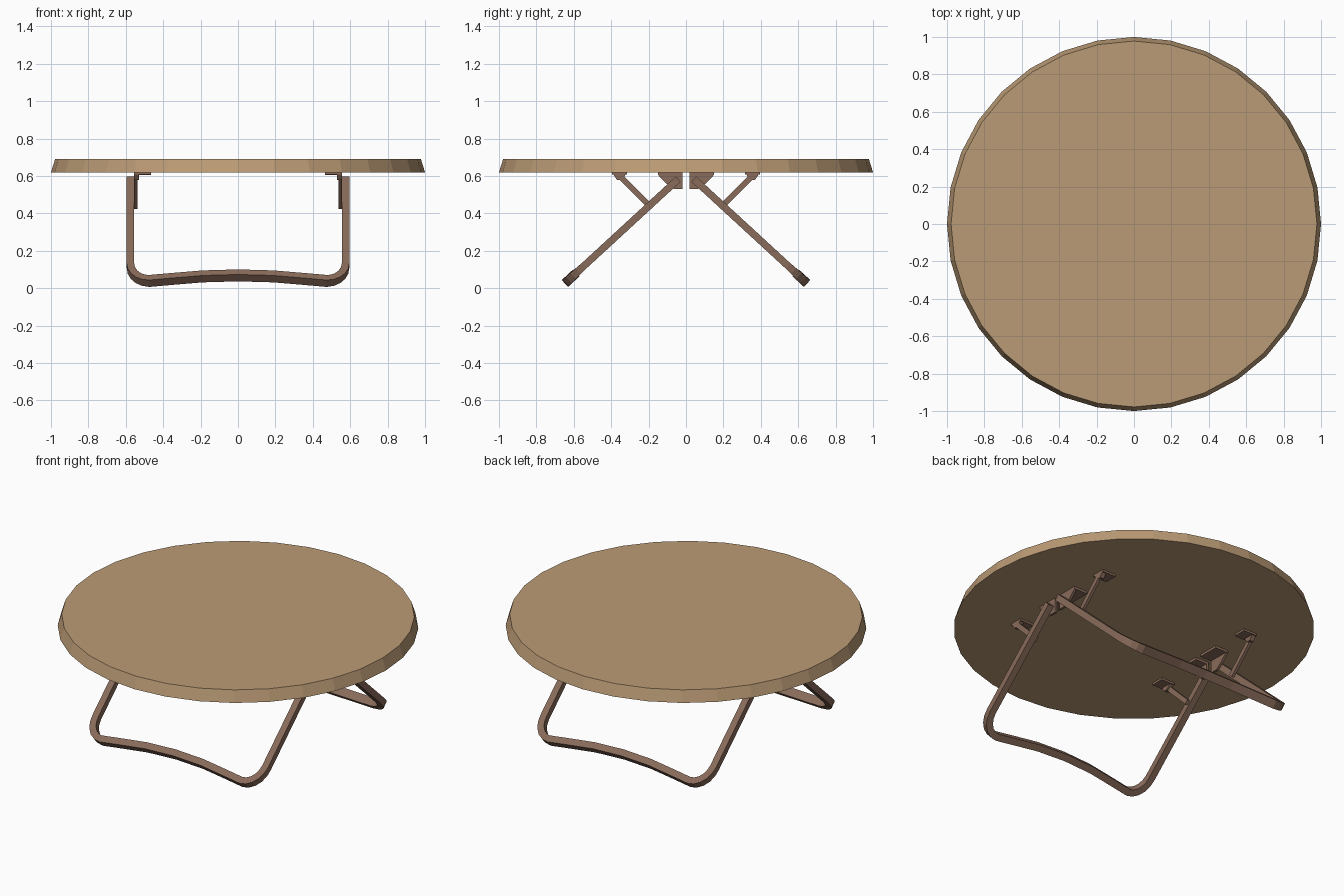
import bpy, bmesh, math
from mathutils import Vector

if "Cube" in bpy.data.objects:
    bpy.data.objects.remove(bpy.data.objects["Cube"])


def material(name, rgb):
    m = bpy.data.materials.new(name)
    m.diffuse_color = (*rgb, 1)
    m.use_nodes = True
    m.node_tree.nodes["Principled BSDF"].inputs["Base Color"].default_value = m.diffuse_color
    return m


TAN = material("tan wood", (0.50, 0.33, 0.18))
BROWN = material("brown metal", (0.25, 0.147, 0.102))


def finish(name, bm, mat):
    bmesh.ops.recalc_face_normals(bm, faces=bm.faces[:])
    me = bpy.data.meshes.new(name)
    bm.to_mesh(me)
    bm.free()
    me.materials.append(mat)
    ob = bpy.data.objects.new(name, me)
    bpy.context.collection.objects.link(ob)
    return ob


def prism(name, pts, x0, x1):
    """Extrude a (y, z) outline from x0 to x1."""
    bm = bmesh.new()
    f = bm.faces.new([bm.verts.new((x0, y, z)) for y, z in pts])
    r = bmesh.ops.extrude_face_region(bm, geom=[f])
    bmesh.ops.translate(bm, vec=(x1 - x0, 0, 0),
                        verts=[v for v in r["geom"] if isinstance(v, bmesh.types.BMVert)])
    return finish(name, bm, BROWN)


# Round top, slightly tapered upward
bm = bmesh.new()
bmesh.ops.create_cone(bm, cap_ends=True, segments=32, radius1=1.0, radius2=0.978, depth=0.07)
bmesh.ops.translate(bm, verts=bm.verts[:], vec=(0, 0, 0.655))
finish("table_top", bm, TAN)

# Half of the leg loop: x, distance down the slope, half thickness
top_y, top_z = 0.042, 0.583
foot_y, foot_z = 0.633, 0.039
length = math.hypot(foot_y - top_y, foot_z - top_z)
half = [(0.575, 0, 0.019), (0.575, length - 0.12, 0.019)]
for i in range(1, 6):
    a = math.radians(18 * i)
    half.append((0.475 + 0.1 * math.cos(a), length - 0.12 + 0.12 * math.sin(a),
                 0.019 + 0.0012 * i))
half += [(0.36, length - 0.015, 0.025), (0.19, length - 0.036, 0.025), (0, length - 0.044, 0.025)]
path = half + [(-x, s, t) for x, s, t in reversed(half[:-1])]


def leg_frame(name, side):
    down = Vector((0, side * (foot_y - top_y), foot_z - top_z)).normalized()
    out = Vector((0, -side * down.z, side * down.y))
    out = Vector((1, 0, 0)).cross(down)
    start = Vector((0, side * top_y, top_z))
    pts = [Vector((x, s)) for x, s, _ in path]
    bm = bmesh.new()
    rings = []
    for i, p in enumerate(pts):
        t = (pts[min(i + 1, len(pts) - 1)] - pts[max(i - 1, 0)]).normalized()
        if i in (1, len(pts) - 2):
            t = Vector((0, 1 if i == 1 else -1))
        n = Vector((-t.y, t.x))
        h = path[i][2]
        ring = []
        for a, b in ((1, 1), (1, -1), (-1, -1), (-1, 1)):
            q = p + n * 0.02 * a
            ring.append(bm.verts.new(start + Vector((q.x, 0, 0)) + down * q.y + out * h * b))
        rings.append(ring)
    for r, s in zip(rings, rings[1:]):
        for k in range(4):
            bm.faces.new((r[k], r[(k + 1) % 4], s[(k + 1) % 4], s[k]))
    bm.faces.new(rings[0])
    bm.faces.new(rings[-1])
    finish(name, bm, BROWN)


for sy, fb in ((-1, "front"), (1, "back")):
    leg_frame(fb + "_leg", sy)
    for sx, lr in ((-1, "left"), (1, "right")):
        tag = f"{fb}_{lr}_"

        def part(name, pts, x0, x1):
            prism(tag + name, [(sy * y, z) for y, z in pts], sx * x0, sx * x1)

        # Hinge: plate under the top and a tapered side flange
        part("hinge_plate", [(0.02, 0.605), (0.15, 0.605), (0.15, 0.621), (0.02, 0.621)], 0.465, 0.556)
        part("hinge_flange", [(0.02, 0.62), (0.15, 0.62), (0.145, 0.6), (0.105, 0.56),
                              (0.065, 0.53), (0.02, 0.53)], 0.541, 0.556)
        # Diagonal brace with its own mounting plate
        part("brace", [(0.36, 0.62), (0.375, 0.60), (0.20, 0.425), (0.18, 0.447), (0.335, 0.602)], 0.538, 0.556)
        part("brace_plate", [(0.315, 0.607), (0.395, 0.607), (0.395, 0.621), (0.315, 0.621)], 0.465, 0.556)
        part("brace_tab", [(0.32, 0.61), (0.39, 0.61), (0.37, 0.58), (0.345, 0.58)], 0.528, 0.556)
